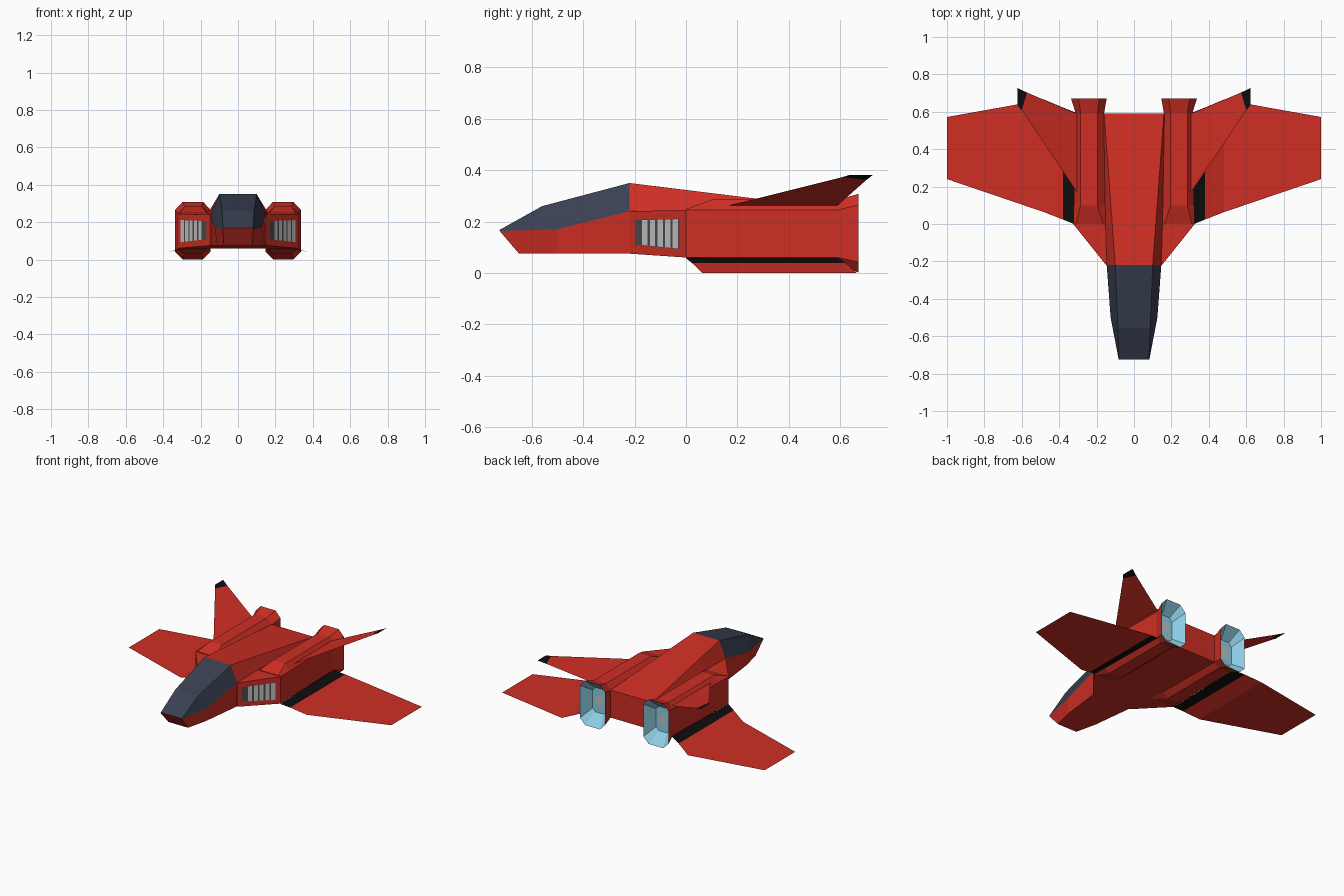
import bpy, bmesh
from mathutils import Vector

if "Cube" in bpy.data.objects:
    bpy.data.objects.remove(bpy.data.objects["Cube"])


def mat(name, r, g, b):
    m = bpy.data.materials.new(name)
    m.diffuse_color = (r, g, b, 1)
    m.use_nodes = True
    m.node_tree.nodes["Principled BSDF"].inputs["Base Color"].default_value = m.diffuse_color
    return m


RED = mat("red", 0.62, 0.028, 0.018)
GLASS = mat("dark blue glass", 0.042, 0.052, 0.085)
BLACK = mat("black", 0.004, 0.004, 0.004)
LIGHT = mat("light grey", 0.55, 0.55, 0.55)
DARK = mat("dark grey", 0.07, 0.07, 0.07)
CYAN = mat("light blue", 0.27, 0.62, 0.78)


def build(name, verts, faces, mats, idx=None, mirror=True, fix=False):
    me = bpy.data.meshes.new(name)
    me.from_pydata([tuple(v) for v in verts], [], faces)
    for m in mats:
        me.materials.append(m)
    for p in me.polygons:
        p.material_index = idx[p.index] if idx else 0
    if fix:
        bm = bmesh.new()
        bm.from_mesh(me)
        bmesh.ops.recalc_face_normals(bm, faces=bm.faces)
        bm.to_mesh(me)
        bm.free()
    ob = bpy.data.objects.new(name, me)
    bpy.context.collection.objects.link(ob)
    if mirror:
        md = ob.modifiers.new("mirror", 'MIRROR')
        md.use_mirror_merge = False
    return ob


def loft(rings, cap_start=True, cap_end=True):
    n = len(rings[0])
    verts = [v for r in rings for v in r]
    faces = []
    for k in range(len(rings) - 1):
        for i in range(n):
            j = (i + 1) % n
            faces.append((k*n + i, k*n + j, k*n + n + j, k*n + n + i))
    if cap_start:
        faces.append(tuple(range(n))[::-1])
    if cap_end:
        faces.append(tuple(range(len(verts) - n, len(verts))))
    return verts, faces


# Fuselage: six-sided sections given as top, shoulder and bottom (x, y, z)
sections = [
    [(.080, -.725, .168), (.082, -.725, .163), (.075, -.65, .075)],
    [(.086, -.56, .26), (.125, -.50, .17), (.11, -.50, .075)],
    [(.100, -.22, .35), (.146, -.22, .24), (.143, -.22, .075)],
    [(.116, 0, .323), (.152, 0, .245), (.15, 0, .06)],
    [(.160, .592, .25), (.165, .592, .243), (.16, .592, .06)],
]
rings = [s + [(-x, y, z) for x, y, z in reversed(s)] for s in sections]
v, f = loft(rings)
# canopy glass: top and upper side strips ahead of y = -0.22
idx = [1 if k < 12 and k % 6 in (0, 2, 4, 5) else 0 for k in range(len(f))]
idx = [1 if k < 12 and k % 6 in (0, 4, 5) else 0 for k in range(len(f))]
build("fuselage", v, f, [RED, GLASS], idx, mirror=False, fix=True)


# Engine nacelles: eight-sided sections flaring to the nozzle
def octagon(y, xi, xo, z0, z1, ri, ro, r0, r1):
    return [(xi, y, z0), (ri, y, r0), (ro, y, r0), (xo, y, z0),
            (xo, y, z1), (ro, y, r1), (ri, y, r1), (xi, y, z1)]


nozzle = octagon(.672, .146, .337, .042, .265, .186, .297, .002, .308)
v, f = loft([
    octagon(0, .145, .325, .06, .245, .165, .31, .058, .249),
    octagon(.1, .155, .322, .06, .245, .195, .285, .03, .285),
    octagon(.592, .160, .312, .06, .245, .195, .285, .03, .285),
    nozzle], cap_end=False)
build("engine_nacelle", v, f, [RED], fix=True)

# Exhausts: recessed funnel with a small core
centre = Vector((.241, .672, .155))


def shrink(s, y):
    ring = [centre + (Vector(p) - centre) * s for p in nozzle]
    return [(p.x, y, p.z) for p in ring]


v, f = loft([nozzle, shrink(.55, .595)], cap_start=False)
build("exhaust_funnel", v, [t[::-1] for t in f], [CYAN])
build("exhaust_core", shrink(.24, .599), [tuple(range(8))[::-1]], [LIGHT])

# Air intakes: wedges beside the cockpit
quad = lambda y, xo, z0, z1: [(.13, y, z0), (xo, y, z0), (xo, y, z1), (.13, y, z1)]
v, f = loft([quad(-.22, .149, .075, .24), quad(0, .325, .06, .245)])
build("air_intake", v, f, [RED], fix=True)


# Intake grille: dark plate with light slats on the slanted face
def plate(t0, t1, off, inset=0):
    out = []
    for t, top in ((t0, 0), (t1, 0), (t1, 1), (t0, 1)):
        x, y = .149 + .176*t, -.22 + .22*t
        z = (.206 + .006*t - inset) if top else (.112 - .022*t + inset)
        out.append((x + .78*off, y - .625*off, z))
    return out


build("grille_back", plate(.1, .89, .002), [(0, 1, 2, 3)], [DARK])
sv, sf = [], []
for k in range(5):
    t = .24 + k*.134
    sf.append(tuple(range(len(sv), len(sv) + 4)))
    sv += plate(t, t + .095, .005)
build("grille_slats", sv, sf, [LIGHT])

# Wings: thin sheets, drooping black and red inner panel, flat outer panel
leading = [(.322, 0, .057), (.38, .024, .038), (.48, .063, 0), (1, .24, 0)]
trailing = [(.31, .595, .057), (.38, .623, .038), (.48, .665, 0), (1, .572, 0)]
build("wing", leading + trailing, [(i, i+1, i+5, i+4) for i in range(3)],
      [RED, BLACK], [1, 0, 0])

# Tail fins: thin canted sheets with black tips
leading = [(.305, .17, .263), (.60, .608, .3726), (.622, .635, .381)]
trailing = [(.305, .59, .263), (.573, .703, .3626), (.622, .727, .381)]
build("tail_fin", leading + trailing, [(i, i+1, i+4, i+3) for i in range(2)],
      [RED, BLACK], [0, 1])
